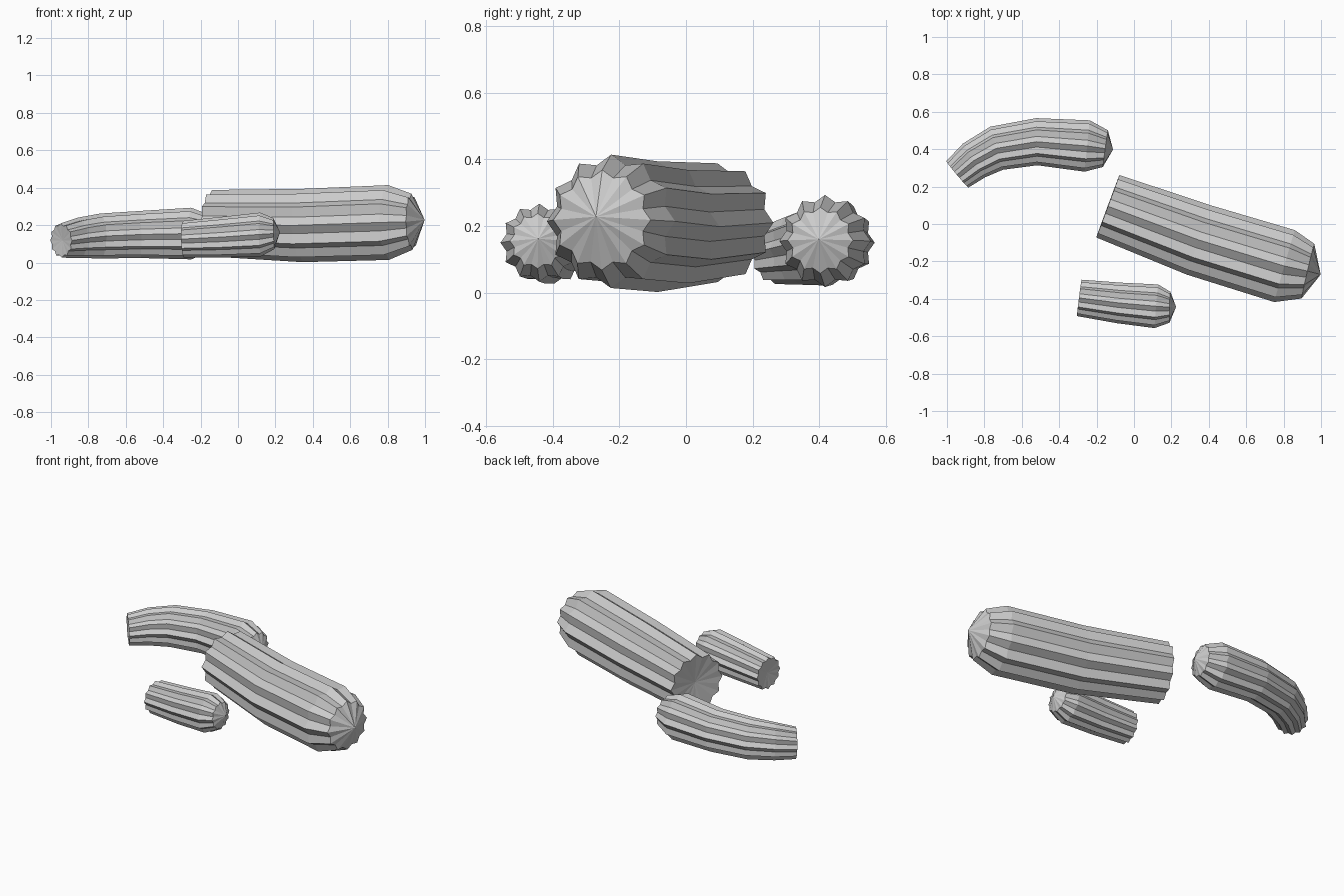
import bpy, bmesh, math
from mathutils import Vector

if "Cube" in bpy.data.objects:
    bpy.data.objects.remove(bpy.data.objects["Cube"])

RIBS = 12      # ridges around each log
VALLEY = 0.87  # groove radius relative to ridge radius


def ribbed_log(name, rings, tip):
    """Loft star-shaped rings (x, y, z, radius) and close with a fan at both ends."""
    bm = bmesh.new()
    centres = [Vector(r[:3]) for r in rings]
    path = centres + [Vector(tip)]
    loops = []
    n = RIBS * 2
    for i, (c, ring) in enumerate(zip(centres, rings)):
        t = path[i + 1] - path[max(i - 1, 0)]
        t.z *= 0.3
        t.normalize()
        side = t.cross(Vector((0, 0, 1))).normalized()
        up = side.cross(t)
        loop = []
        for k in range(n):
            a = 2 * math.pi * k / n
            r = ring[3] * (VALLEY if k % 2 else 1)
            loop.append(bm.verts.new(c + side * r * math.sin(a) + up * r * math.cos(a)))
        loops.append(loop)
    # ribbed skin
    for a, b in zip(loops, loops[1:]):
        for k in range(n):
            j = (k + 1) % n
            bm.faces.new((a[k], a[j], b[j], b[k]))
    # pointed tip and slightly hollow cut end
    cut = centres[0] + (centres[1] - centres[0]).normalized() * rings[0][3] * 0.1
    for loop, point in ((loops[0], cut), (loops[-1], Vector(tip))):
        v = bm.verts.new(point)
        for k in range(n):
            bm.faces.new((loop[k], loop[(k + 1) % n], v))
    bmesh.ops.recalc_face_normals(bm, faces=bm.faces)
    mesh = bpy.data.meshes.new(name)
    bm.to_mesh(mesh)
    bm.free()
    obj = bpy.data.objects.new(name, mesh)
    bpy.context.collection.objects.link(obj)
    return obj


# large straight piece
ribbed_log("large_cactus_log", [
    (-0.14, 0.095, 0.210, 0.178),
    (0.345, -0.085, 0.198, 0.196),
    (0.805, -0.225, 0.214, 0.200),
    (0.93, -0.252, 0.218, 0.150)], (0.998, -0.27, 0.228))

# bent piece
ribbed_log("bent_cactus_log", [
    (-0.945, 0.265, 0.118, 0.092),
    (-0.855, 0.340, 0.132, 0.108),
    (-0.735, 0.405, 0.142, 0.120),
    (-0.52, 0.440, 0.150, 0.126),
    (-0.25, 0.417, 0.155, 0.138),
    (-0.153, 0.403, 0.157, 0.099)], (-0.112, 0.398, 0.160))

# small piece
ribbed_log("small_cactus_log", [
    (-0.293, -0.395, 0.125, 0.098),
    (-0.08, -0.422, 0.136, 0.109),
    (0.12, -0.440, 0.150, 0.117),
    (0.192, -0.445, 0.155, 0.083)], (0.225, -0.443, 0.162))
